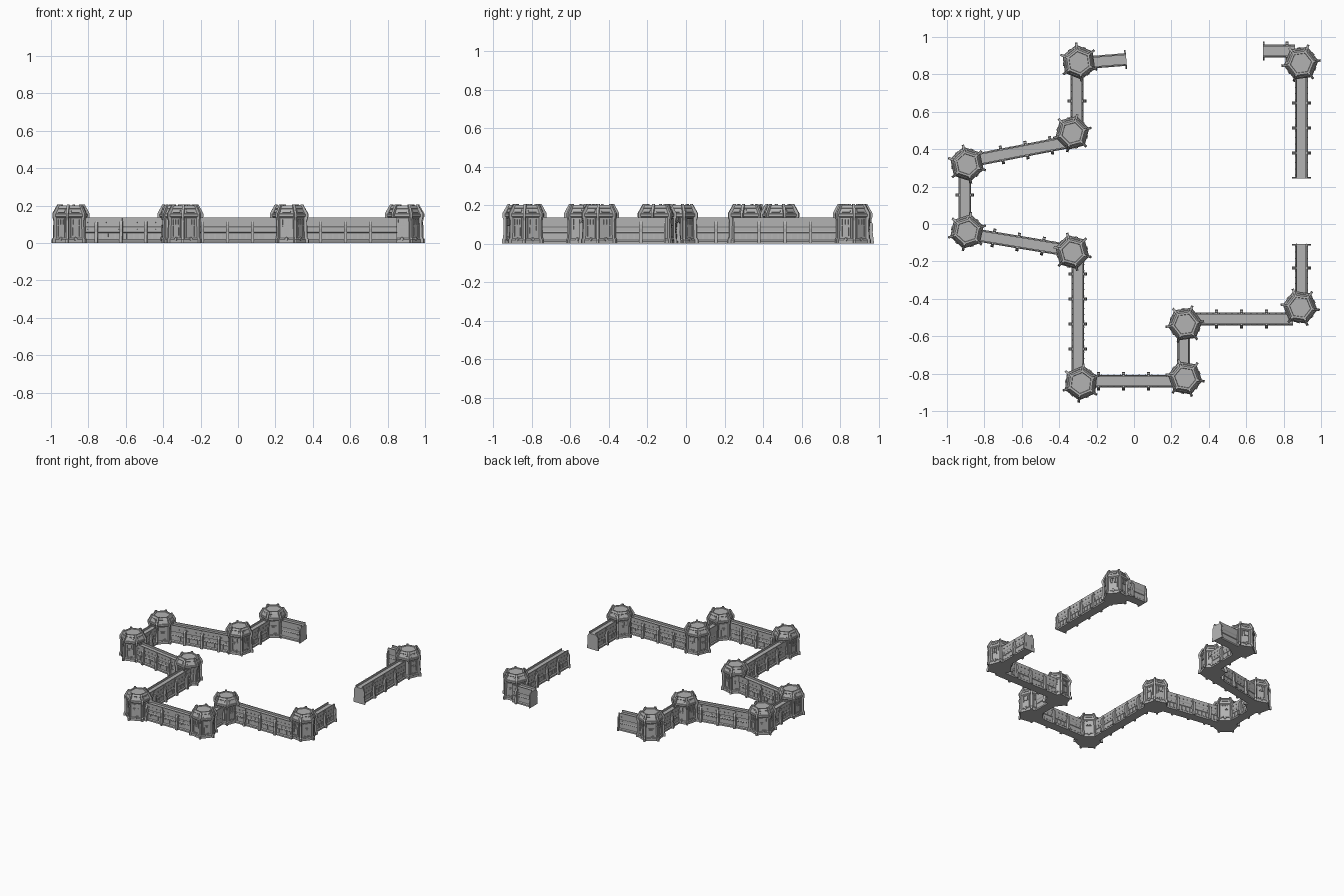
import bpy, bmesh, math
from mathutils import Matrix, Vector

cube = bpy.data.objects.get("Cube")
if cube:
    bpy.data.objects.remove(cube)

grey = bpy.data.materials.new("stone grey")
grey.use_nodes = True
grey.diffuse_color = (0.45, 0.45, 0.45, 1)
grey.node_tree.nodes["Principled BSDF"].inputs["Base Color"].default_value = (0.45, 0.45, 0.45, 1)


def turn(deg):
    return Matrix.Rotation(math.radians(deg), 4, 'Z')


def slab(bm, profile, depth, frame):
    """Extrude an (out, up) profile by depth, centred on the frame."""
    sides = [[bm.verts.new(frame @ Vector((r, s * depth / 2, z))) for r, z in profile]
             for s in (-1, 1)]
    bm.faces.new(sides[0])
    bm.faces.new(sides[1][::-1])
    n = len(profile)
    for i in range(n):
        j = (i + 1) % n
        bm.faces.new((sides[0][j], sides[0][i], sides[1][i], sides[1][j]))


def box(bm, centre, size, frame):
    m = frame @ Matrix.Translation(centre) @ Matrix.Diagonal((*size, 1))
    bmesh.ops.create_cube(bm, size=1, matrix=m)


def finish(bm, name):
    bmesh.ops.recalc_face_normals(bm, faces=bm.faces)
    mesh = bpy.data.meshes.new(name)
    bm.to_mesh(mesh)
    bm.free()
    mesh.materials.append(grey)
    return mesh


def place(mesh, name, matrix):
    ob = bpy.data.objects.new(name, mesh)
    bpy.context.scene.collection.objects.link(ob)
    ob.matrix_world = matrix


# Tower: six-sided stepped body with a sloped roof
TOWER_RINGS = [(.094, 0), (.094, .02), (.088, .026), (.086, .135), (.094, .142),
               (.094, .155), (.09, .157), (.077, .183), (.079, .186),
               (.07, .2), (.058, .2), (.056, .195)]
TOWER_RIB = [(.07, 0), (.106, 0), (.106, .02), (.099, .03), (.097, .12), (.103, .14),
             (.103, .158), (.076, .205), (.064, .205), (.064, .18), (.07, .1)]


def tower_mesh():
    bm = bmesh.new()
    rings = []
    for r, z in TOWER_RINGS:
        rings.append([bm.verts.new(turn(60 * k) @ Vector((r, 0, z))) for k in range(6)])
    for low, high in zip(rings, rings[1:]):
        for k in range(6):
            j = (k + 1) % 6
            bm.faces.new((low[k], low[j], high[j], high[k]))
    bm.faces.new(rings[0][::-1])
    bm.faces.new(rings[-1])
    for k in range(6):
        # Corner buttress
        slab(bm, TOWER_RIB, .013, turn(60 * k))
        side = turn(60 * k + 30)
        # Side panel frame, window slits and sill
        for s in (-1, 1):
            box(bm, (.075, s * .024, .08), (.01, .006, .1), side)
            box(bm, (.075, s * .009, .113), (.008, .007, .026), side)
        for z in (.033, .094, .13):
            box(bm, (.075, 0, z), (.01, .054, .006), side)
        box(bm, (.075, 0, .062), (.006, .03, .045), side)
        # Round boss on the plinth
        m = side @ Matrix.Translation((.081, 0, .022)) @ Matrix.Rotation(math.pi / 2, 4, 'Y')
        bmesh.ops.create_cone(bm, cap_ends=True, segments=10, radius1=.011,
                              radius2=.008, depth=.009, matrix=m)
        # Roof plate
        lean = side @ Matrix.Translation((.0725, 0, .17)) @ Matrix.Rotation(-.42, 4, 'Y')
        box(bm, (0, 0, 0), (.006, .045, .018), lean)
    return finish(bm, "tower")


TOWERS = {
    "north_west": (-.295, .865, 38), "north_inner": (-.33, .487, 15),
    "west_upper": (-.893, .32, 42), "west_lower": (-.893, -.04, 18),
    "west_inner": (-.33, -.15, 45), "south_west": (-.283, -.85, 23),
    "south_east": (.273, -.823, 50), "east_inner": (.273, -.535, 8),
    "east": (.888, -.445, -8), "north_east": (.893, .86, 8),
}
shared = tower_mesh()
for name, (x, y, angle) in TOWERS.items():
    place(shared, "tower_" + name, Matrix.Translation((x, y, 0)) @ turn(angle))

# Wall: half profile mirrored into a channel-topped section
WALL_HALF = [(.034, 0), (.034, .012), (.027, .018), (.025, .055), (.028, .058),
             (.026, .064), (.026, .084), (.03, .09), (.03, .137), (.023, .137), (.023, .122)]
WALL_SECTION = WALL_HALF + [(-y, z) for y, z in reversed(WALL_HALF)]
WALL_RIB = [(.02, 0), (.05, 0), (.05, .012), (.044, .06), (.046, .075),
            (.046, .1), (.036, .118), (.02, .118)]
STEP = .134


def wall(name, start, end, first, open_end=False):
    """Wall from start to end; first is the distance to the first buttress."""
    a, b = Vector(start), Vector(end)
    length = (b - a).length
    bm = bmesh.new()
    across = turn(90)
    slab(bm, WALL_SECTION, length, Matrix.Translation((length / 2, 0, 0)) @ across)
    stations = []
    d = first
    while d < length - .03:
        stations.append((d, .016))
        d += STEP
    if open_end:
        stations.append((length - .004, .008))
    for s in (-1, 1):
        flip = turn(90 * s)
        # Sloped buttresses with a capping block
        for d, depth in stations:
            slab(bm, WALL_RIB, depth, Matrix.Translation((d, 0, 0)) @ flip)
            box(bm, (d, s * .031, .127), (depth * .7, .008, .016), Matrix())
        # Recessed-looking panels and bolt heads between the buttresses
        for i in range(int(length / STEP * 4)):
            d = first - STEP + (i + .5) * STEP / 4
            if .01 < d < length - .01:
                box(bm, (d, s * .031, .11), (.006, .007, .006), Matrix())
                box(bm, (d, s * .026, .036), (.025, .005, .03), Matrix())
                box(bm, (d, s * .027, .074), (.005, .006, .005), Matrix())
    direction = math.degrees(math.atan2(b.y - a.y, b.x - a.x))
    place(finish(bm, name), name, Matrix.Translation((a.x, a.y, 0)) @ turn(direction))


wall("wall_north_stub", (-.25, .863), (-.041, .88), .3, True)
wall("wall_north_west", (-.305, .82), (-.305, .52), .162)
wall("wall_west_upper", (-.36, .437), (-.85, .342), .085)
wall("wall_west", (-.905, .28), (-.905, 0), .125)
wall("wall_west_lower", (-.85, -.058), (-.36, -.139), .1)
wall("wall_south_west", (-.3, -.2), (-.3, -.81), .067)
wall("wall_south", (-.24, -.84), (.23, -.84), .05)
wall("wall_south_east", (.265, -.78), (.265, -.58), .3)
wall("wall_east_lower", (.31, -.508), (.85, -.508), .13)
wall("wall_east_stub", (.895, -.4), (.895, -.107), .165, True)
wall("wall_east_upper", (.895, .82), (.895, .243), .173, True)
wall("wall_north_east_stub", (.86, .925), (.691, .925), .042, True)
